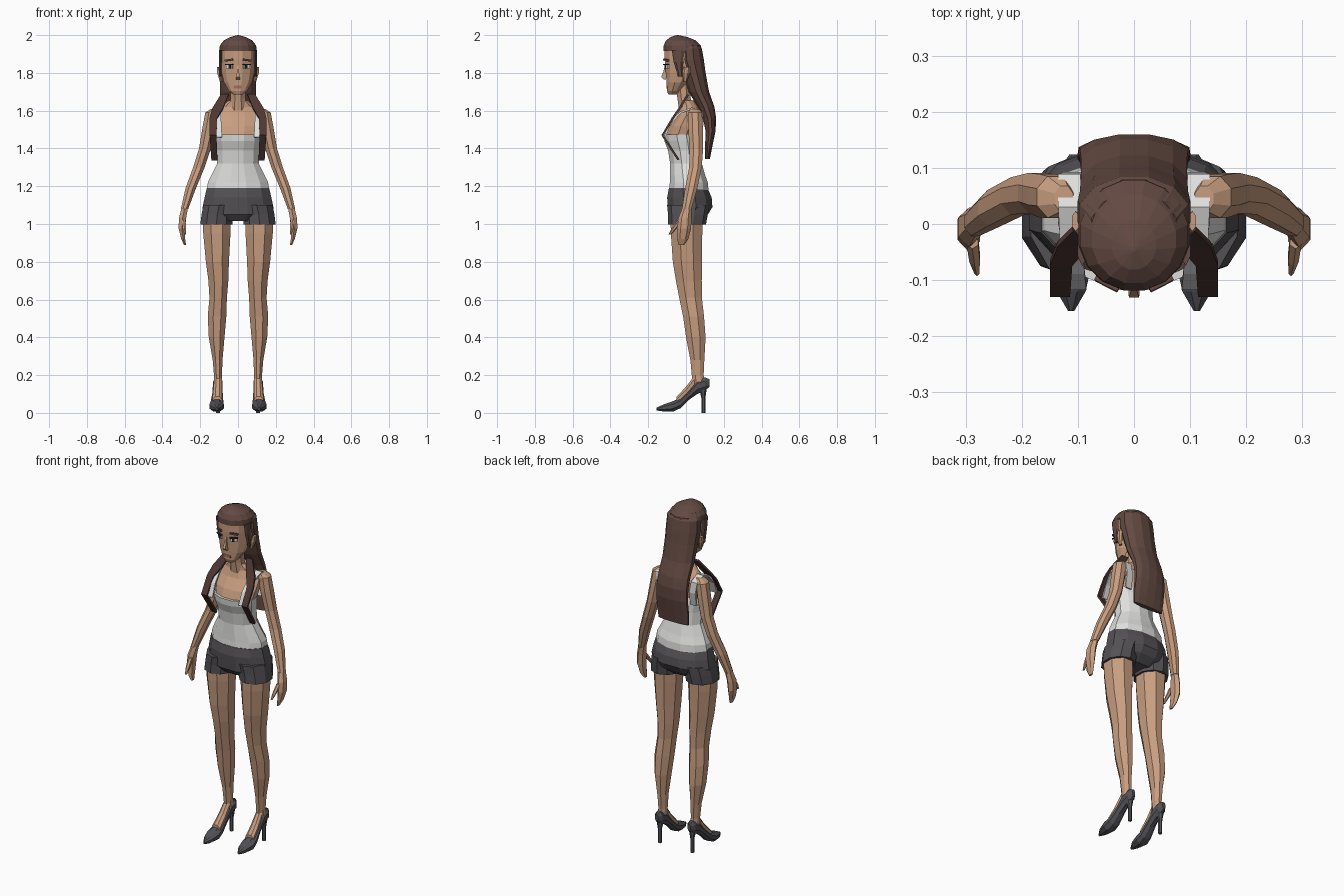
import bpy, bmesh, math
from mathutils import Vector, Matrix


def material(name, rgb):
    m = bpy.data.materials.new(name)
    m.diffuse_color = (*rgb, 1)
    return m


SKIN = material("warm_skin", (0.58, 0.34, 0.215))
HAIR = material("brown_hair", (0.125, 0.068, 0.054))
STRAND = material("dark_brown_strand", (0.075, 0.038, 0.034))
WHITE = material("white_cloth", (0.74, 0.74, 0.73))
SHORTS = material("charcoal_cloth", (0.09, 0.083, 0.09))
SHOE = material("grey_leather", (0.085, 0.082, 0.095))
DARK = material("dark_eye", (0.02, 0.014, 0.012))
LIP = material("lip", (0.36, 0.15, 0.11))


def finish(name, bm, mat):
    bmesh.ops.recalc_face_normals(bm, faces=bm.faces)
    me = bpy.data.meshes.new(name)
    bm.to_mesh(me)
    bm.free()
    me.materials.append(mat)
    ob = bpy.data.objects.new(name, me)
    bpy.context.collection.objects.link(ob)
    return ob


def loft(name, rings, mat, n=8, axis='z', s=1):
    """Rings are (x, y, z, radius_x, radius_y); with axis 'y' the last is radius_z."""
    bm = bmesh.new()
    loops = []
    for x, y, z, ra, rb in rings:
        loop = []
        for i in range(n):
            a = 2 * math.pi * (i + 0.5) / n
            u, v = ra * math.cos(a), rb * math.sin(a)
            p = (x + u, y + v, z) if axis == 'z' else (x + u, y, z + v)
            loop.append(bm.verts.new((s * p[0], p[1], p[2])))
        loops.append(loop)
    for a, b in zip(loops, loops[1:]):
        for i in range(n):
            j = (i + 1) % n
            bm.faces.new((a[i], a[j], b[j], b[i]))
    bm.faces.new(loops[0])
    bm.faces.new(loops[-1])
    return finish(name, bm, mat)


def ribbon(name, pts, mat, thick, s=1):
    """Flat strip through (x, half_width, y, z) points."""
    bm = bmesh.new()
    rows = [[bm.verts.new((s * (x + k * h), y, z)) for k in (-1, 1)] for x, h, y, z in pts]
    for a, b in zip(rows, rows[1:]):
        bm.faces.new((a[0], a[1], b[1], b[0]))
    ob = finish(name, bm, mat)
    mod = ob.modifiers.new("thickness", 'SOLIDIFY')
    mod.thickness = thick
    mod.offset = 0


def box(name, loc, size, mat, turn=0, roll=0):
    bm = bmesh.new()
    bmesh.ops.create_cube(bm, size=1)
    m = (Matrix.Translation(Vector(loc)) @ Matrix.Rotation(turn, 4, 'Z')
         @ Matrix.Rotation(roll, 4, 'Y') @ Matrix.Diagonal((*size, 1)))
    bmesh.ops.transform(bm, matrix=m, verts=bm.verts)
    return finish(name, bm, mat)


# Torso, neck and head
loft("top", [(0, .015, 1.175, .172, .108), (0, .015, 1.22, .165, .104), (0, .008, 1.26, .145, .096),
             (0, 0, 1.32, .114, .087), (0, -.008, 1.39, .115, .09), (0, -.018, 1.44, .124, .1),
             (0, -.025, 1.475, .128, .096)], WHITE, 12)
loft("chest", [(0, -.025, 1.45, .12, .09), (0, -.005, 1.52, .135, .082), (0, .02, 1.575, .14, .068),
               (0, .018, 1.62, .095, .05), (0, .003, 1.655, .05, .04)], SKIN, 12)
loft("neck", [(0, .005, 1.6, .052, .045), (0, -.01, 1.665, .042, .038), (0, -.02, 1.77, .046, .045)], SKIN)
loft("head", [(0, -.072, 1.685, .026, .022), (0, -.062, 1.705, .05, .04), (0, -.043, 1.75, .077, .062),
              (0, -.025, 1.8, .09, .085), (0, -.02, 1.87, .096, .096), (0, -.02, 1.93, .096, .096)], SKIN, 12)
loft("nose", [(0, -.112, 1.765, .014, .008), (0, -.12, 1.778, .013, .016),
              (0, -.113, 1.81, .007, .008), (0, -.108, 1.84, .006, .006)], SKIN, 4)
box("mouth", (0, -.098, 1.725, ), (.044, .012, .014), LIP)

# Hair cap and long hair down the back
loft("hair_cap", [(0, -.018, 1.915, .101, .102), (0, -.02, 1.945, .098, .1), (0, -.027, 1.972, .076, .08),
                  (0, -.037, 1.99, .04, .045), (0, -.045, 2.0, .004, .004)], HAIR, 16)
loft("long_hair", [(0, -.005, 1.965, .078, .062), (0, .018, 1.93, .1, .068), (0, .022, 1.87, .104, .075),
                   (0, .04, 1.8, .1, .066), (0, .068, 1.7, .098, .056), (0, .106, 1.62, .098, .046),
                   (0, .125, 1.56, .1, .036), (0, .13, 1.49, .102, .027), (0, .12, 1.41, .104, .02),
                   (0, .114, 1.345, .1, .013)], HAIR, 12)

# Shorts body
loft("shorts", [(0, .012, 1.19, .171, .106), (0, .018, 1.14, .183, .122), (0, .022, 1.09, .194, .122),
                (0, .012, 1.05, .194, .108), (0, .005, 1.015, .13, .07)], SHORTS, 12)

for s, side in ((-1, "left"), (1, "right")):
    # Face details
    turn = s * math.radians(27)
    box(side + "_eye", (s * .044, -.1, 1.832), (.036, .014, .018), WHITE, turn)
    box(side + "_iris", (s * .042, -.104, 1.832), (.014, .014, .018), DARK, turn)
    box(side + "_lashes", (s * .046, -.104, 1.844), (.044, .018, .005), DARK, turn)
    box(side + "_eyebrow", (s * .047, -.104, 1.868), (.046, .014, .01), HAIR, turn, s * .12)
    loft(side + "_ear", [(.09, -.005, 1.755, .008, .01), (.1, 0, 1.8, .012, .02),
                         (.104, .005, 1.83, .008, .018)], SKIN, 6, s=s)
    loft(side + "_side_lock", [(.092, -.04, 1.92, .01, .035), (.092, -.04, 1.86, .01, .026),
                               (.094, -.03, 1.78, .008, .012)], HAIR, 6, s=s)

    # Loose strand over the chest and the shoulder strap
    ribbon(side + "_front_strand", [(.07, .02, .01, 1.685), (.108, .028, -.035, 1.61), (.13, .02, -.07, 1.56),
                                    (.132, .018, -.124, 1.47), (.125, .016, -.04, 1.34)], STRAND, .012, s)
    ribbon(side + "_strap", [(.105, .02, -.113, 1.46), (.108, .02, -.085, 1.53), (.112, .02, -.03, 1.59),
                             (.115, .02, .03, 1.612), (.115, .02, .085, 1.59), (.105, .02, .088, 1.53),
                             (.1, .02, .07, 1.45)], WHITE, .01, s)

    # Arm, hand and thumb
    loft(side + "_arm", [(.125, .045, 1.61, .018, .025), (.14, .048, 1.59, .036, .04),
                         (.153, .05, 1.51, .038, .042), (.175, .055, 1.4, .034, .039),
                         (.207, .05, 1.3, .033, .036), (.25, .028, 1.19, .03, .035),
                         (.283, .004, 1.08, .021, .027)], SKIN, s=s)
    loft(side + "_hand", [(.283, .004, 1.08, .02, .026), (.294, -.006, 1.03, .022, .035),
                          (.297, -.01, .975, .02, .037), (.29, -.018, .92, .012, .03),
                          (.28, -.024, .888, .006, .014)], SKIN, 6, s=s)
    loft(side + "_thumb", [(.288, -.03, 1.02, .012, .014), (.284, -.06, .98, .011, .015),
                           (.28, -.085, .945, .005, .008)], SKIN, 6, s=s)

    # Shorts leg and bare leg
    loft(side + "_shorts_leg", [(.1, .012, 1.1, .088, .112), (.11, .01, 1.05, .087, .105),
                                (.114, .006, .998, .09, .1)], SHORTS, 10, s=s)
    loft(side + "_leg", [(.113, .003, 1.04, .08, .092), (.112, .003, .95, .078, .09),
                         (.109, .007, .8, .066, .083), (.104, .015, .7, .057, .074),
                         (.105, .024, .61, .05, .065), (.111, .04, .51, .053, .06),
                         (.113, .052, .4, .045, .056), (.108, .06, .28, .028, .04),
                         (.106, .062, .2, .023, .034), (.106, .07, .14, .024, .034)], SKIN, s=s)

    # Foot, pump and slim heel
    loft(side + "_instep", [(.11, -.05, .062, .028, .026), (.108, 0, .11, .025, .03),
                            (.106, .045, .165, .022, .036)], SKIN, 8, 'y', s)
    loft(side + "_shoe", [(.112, -.155, .02, .006, .008), (.112, -.12, .026, .028, .02),
                          (.113, -.07, .034, .041, .03), (.111, -.03, .052, .036, .03),
                          (.108, .02, .1, .029, .03), (.107, .06, .14, .028, .043),
                          (.106, .1, .153, .027, .038), (.106, .124, .158, .01, .022)], SHOE, 8, 'y', s)
    loft(side + "_heel", [(.106, .092, 0, .011, .011), (.106, .092, .08, .011, .011),
                          (.106, .09, .13, .02, .02)], SHOE, 6, s=s)
